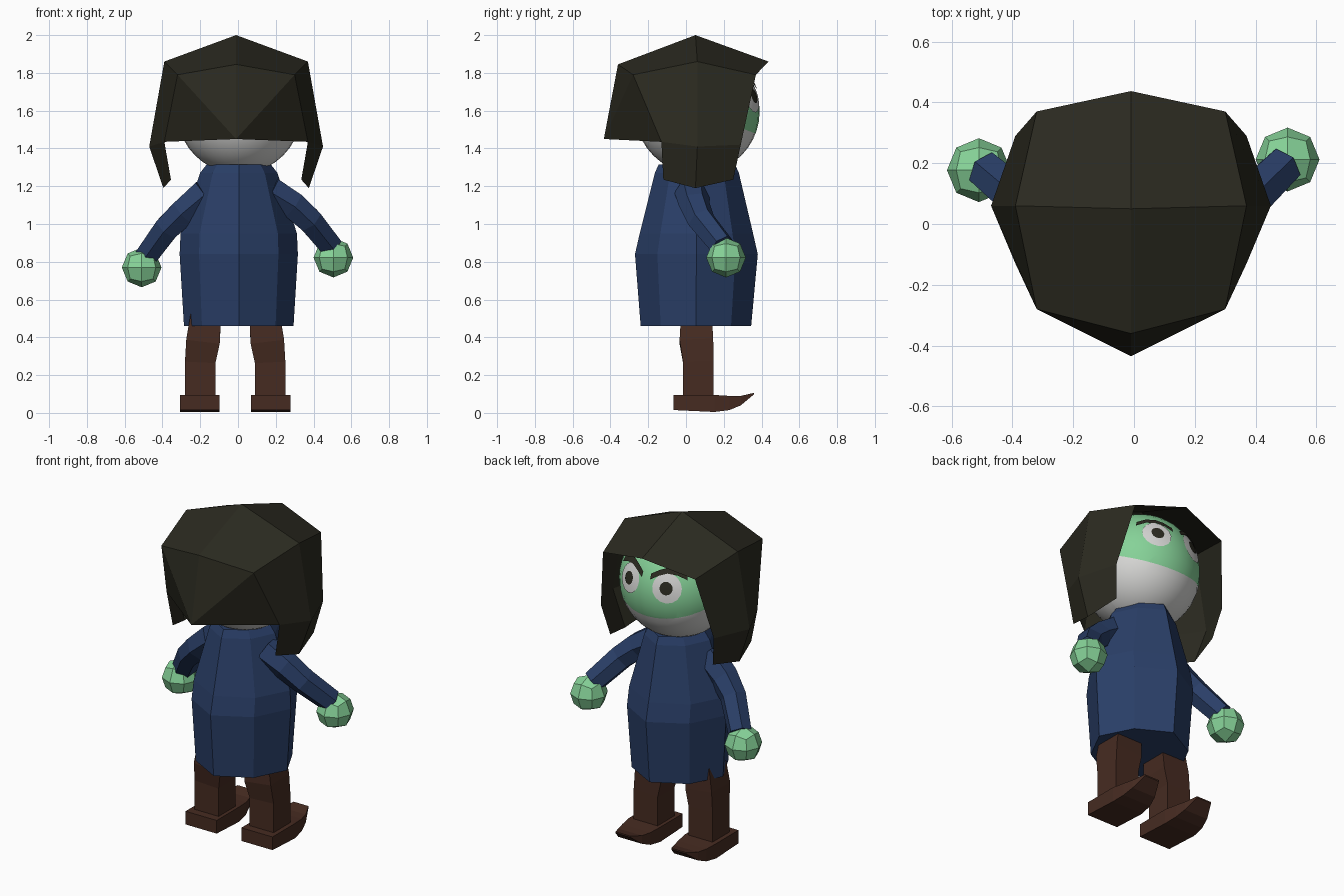
import bpy, bmesh
from math import sin, cos, pi, radians
from mathutils import Vector

if "Cube" in bpy.data.objects:
    bpy.data.objects.remove(bpy.data.objects["Cube"])


def mat(name, r, g, b):
    m = bpy.data.materials.new(name)
    lin = lambda c: ((c / 255 + 0.055) / 1.055) ** 2.4 if c > 10 else c / 3294
    m.diffuse_color = (lin(r), lin(g), lin(b), 1)
    m.use_nodes = True
    m.node_tree.nodes["Principled BSDF"].inputs["Base Color"].default_value = m.diffuse_color
    return m


HAIR = mat("dark_hair", 43, 42, 32)
BLUE = mat("navy_cloth", 42, 63, 104)
GREEN = mat("green_skin", 134, 210, 152)
BROWN = mat("brown_leather", 70, 43, 33)
WHITE = mat("white", 216, 216, 214)


def finish(name, bm, *mats, smooth=False, recalc=True):
    if recalc:
        bmesh.ops.recalc_face_normals(bm, faces=bm.faces[:])
    me = bpy.data.meshes.new(name)
    for f in bm.faces:
        f.smooth = smooth
    bm.to_mesh(me)
    bm.free()
    for m in mats:
        me.materials.append(m)
    ob = bpy.data.objects.new(name, me)
    bpy.context.collection.objects.link(ob)
    return ob


def loft(name, rings, m):
    """Skin a list of equally sized point rings and cap both ends."""
    bm = bmesh.new()
    vs = [[bm.verts.new(p) for p in ring] for ring in rings]
    n = len(vs[0])
    for a, b in zip(vs, vs[1:]):
        for i in range(n):
            j = (i + 1) % n
            bm.faces.new((a[i], a[j], b[j], b[i]))
    bm.faces.new(vs[0])
    bm.faces.new(vs[-1])
    return finish(name, bm, m)


def tube(name, path, radii, m, sides=6):
    """Faceted limb along a path."""
    pts = [Vector(p) for p in path]
    rings = []
    for i, p in enumerate(pts):
        t = (pts[min(i + 1, len(pts) - 1)] - pts[max(i - 1, 0)]).normalized()
        u = t.cross(Vector((0, 1, 0))).normalized()
        w = t.cross(u)
        rings.append([p + radii[i] * (u * cos(a) + w * sin(a))
                      for a in (2 * pi * (k + 0.5) / sides for k in range(sides))])
    return loft(name, rings, m)


# Head: smooth ball with the face mask cut in by planes
C, R = Vector((0.006, 0.06, 1.596)), 0.33
bm = bmesh.new()
bmesh.ops.create_uvsphere(bm, u_segments=32, v_segments=20, radius=R)
bmesh.ops.translate(bm, vec=C, verts=bm.verts[:])
for no in (Vector((0, 0.38, 1)), Vector((0, 1, 0))):
    bmesh.ops.bisect_plane(bm, geom=bm.verts[:] + bm.edges[:] + bm.faces[:],
                           plane_co=C, plane_no=no)
for f in bm.faces:
    d = f.calc_center_median() - C
    f.material_index = int(d.y > 0 and d.z + 0.38 * d.y > 0)
finish("head", bm, WHITE, GREEN, smooth=True)


def on_head(az, el, lift):
    a, e = radians(az), radians(el)
    return C + (R + lift) * Vector((sin(a) * cos(e), cos(a) * cos(e), sin(e)))


def disc(name, az, el, size, lift, m):
    """Round plate wrapped on the head; size in degrees."""
    bm = bmesh.new()
    mid = bm.verts.new(on_head(az, el, lift))
    rings = []
    for s in (0.5, 1):
        rings.append([bm.verts.new(on_head(az + s * size * cos(2 * pi * k / 16),
                                           el + s * size * sin(2 * pi * k / 16), lift))
                      for k in range(16)])
    for k in range(16):
        j = (k + 1) % 16
        bm.faces.new((mid, rings[0][j], rings[0][k]))
        bm.faces.new((rings[0][k], rings[0][j], rings[1][j], rings[1][k]))
    bm.normal_update()
    for f in bm.faces:
        if f.normal.dot(f.calc_center_median() - C) < 0:
            f.normal_flip()
    finish(name, bm, m, smooth=True, recalc=False)


# Eyes and brows
for s, side in ((1, "right"), (-1, "left")):
    disc("eye_" + side, s * 23, 14, 15, 0.004, WHITE)
    disc("pupil_" + side, s * 22.5, 14, 6.5, 0.008, HAIR)
    bm = bmesh.new()
    rows = [[bm.verts.new(on_head(s * az, el + w, 0.009)) for w in (-2.8, 2.8)]
            for az, el in ((5, 23), (14, 28), (23, 31), (34, 29.5), (44, 25))]
    for a, b in zip(rows, rows[1:]):
        bm.faces.new((a[0], b[0], b[1], a[1]) if s < 0 else (a[0], a[1], b[1], b[0]))
    bm.normal_update()
    for f in bm.faces:
        if f.normal.y < 0:
            f.normal_flip()
    finish("brow_" + side, bm, HAIR, recalc=False)

# Hair: open low-poly shell, one half mirrored
P = dict(top=(0, .05, 2), front=(0, .437, 1.86), fc=(.31, .37, 1.79), side=(.38, .06, 1.86),
         bc=(.31, -.28, 1.79), back=(0, -.36, 1.845), low=(0, -.435, 1.45),
         h=(.38, -.13, 1.435), i=(.46, .06, 1.41), j=(.38, .29, 1.42),
         k=(.345, -.12, 1.235), l=(.385, .05, 1.19), m=(.345, .25, 1.235))
faces = ["top side fc front", "top back bc side", "back low bc", "bc low h",
         "side bc h i", "fc side i j", "i h k l", "j i l m"]
bm = bmesh.new()
for s in (1, -1):
    v = {k: bm.verts.new((s * p[0] - 0.01, p[1], p[2])) for k, p in P.items()}
    for f in faces:
        bm.faces.new([v[k] for k in f.split()][::s])
bmesh.ops.remove_doubles(bm, verts=bm.verts[:], dist=1e-4)
bm.normal_update()
for f in bm.faces:
    if f.normal.dot(f.calc_center_median() - C) < 0:
        f.normal_flip()
finish("hair", bm, HAIR, recalc=False)

# Robe: eight-sided bell, diagonal corners pulled in
robe = [(.46, .29, -.24, .345), (.84, .313, -.27, .38), (.95, .308, -.245, .355),
        (1.27, .205, -.165, .28), (1.315, .17, -.145, .26)]
loft("robe", [[(.004 + rx * cos(k * pi / 4) * (.95 if k % 2 else 1),
                (y0 + y1) / 2 + (y1 - y0) / 2 * sin(k * pi / 4) * (.9 if k % 2 else 1), z)
               for k in range(8)] for z, rx, y0, y1 in robe], BLUE)

# Sleeves and hands, slightly different pose on each side
arms = {"right": [(.17, .03, 1.17), (.29, .045, 1.1), (.38, .08, 1.02), (.49, .19, .885)],
        "left": [(-.17, .03, 1.16), (-.29, .045, 1.06), (-.375, .08, .98), (-.485, .175, .83)]}
hands = {"right": (.505, .212, .822), "left": (-.51, .177, .77)}
for side in arms:
    tube("sleeve_" + side, arms[side], (.092, .082, .075, .068), BLUE)
    bm = bmesh.new()
    bmesh.ops.create_cube(bm, size=2)
    bmesh.ops.subdivide_edges(bm, edges=bm.edges[:], cuts=1, use_grid_fill=True)
    for v in bm.verts:
        v.co = v.co.normalized() * 0.105 + Vector(hands[side])
    finish("hand_" + side, bm, GREEN)

# Boxy legs and upturned shoes
shoe = [(-.065, .105, .015, .095), (.15, .105, .005, .095), (.23, .095, .015, .09),
        (.29, .08, .04, .09), (.36, .05, .098, .106)]
for s, side, x in ((1, "right", .17), (-1, "left", -.2)):
    tube("leg_" + side, [(x, .065, .08), (x, .065, .27), (x - s * .015, .055, .38),
                         (x - s * .03, .055, .52)], (.114, .114, .126, .114), BROWN, sides=4)
    loft("shoe_" + side, [[(x - w + s * .003, y, z0), (x + w + s * .003, y, z0),
                           (x + w + s * .003, y, z1), (x - w + s * .003, y, z1)]
                          for y, w, z0, z1 in shoe], BROWN)
